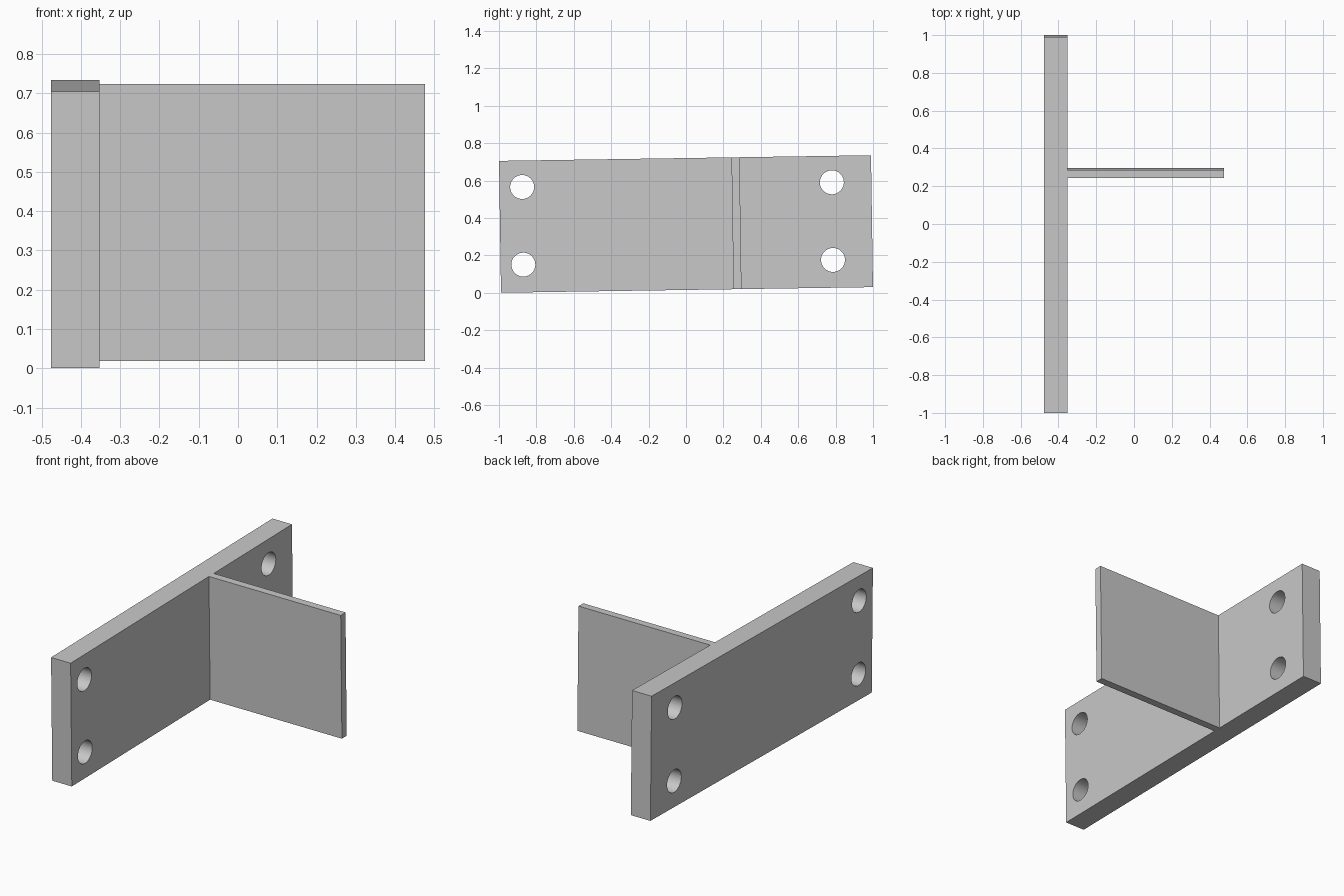
import bpy
from mathutils import Matrix

if "Cube" in bpy.data.objects:
    bpy.data.objects.remove(bpy.data.objects["Cube"], do_unlink=True)

# Overall sizes
LENGTH, HEIGHT = 1.989, 0.705
X_BACK, X_FACE, X_TIP = -0.476, -0.353, 0.476
FIN_Y, FIN_THICK = 0.27, 0.043
HOLE_RADIUS = 0.064
TILT = Matrix.Translation((0, 0, 0.3675)) @ Matrix.Rotation(0.0151, 4, "X")

grey = bpy.data.materials.new("plain grey")
grey.use_nodes = True
colour = (0.58, 0.58, 0.58, 1)
grey.diffuse_color = colour
grey.node_tree.nodes["Principled BSDF"].inputs["Base Color"].default_value = colour


def place(name):
    """Name the new part, bake its size and tilt it with the whole bracket."""
    obj = bpy.context.object
    obj.name = name
    bpy.ops.object.transform_apply(location=True, rotation=True, scale=True)
    obj.data.transform(TILT)
    obj.data.materials.append(grey)
    return obj


def box(name, x0, x1, y, width):
    bpy.ops.mesh.primitive_cube_add(size=1, location=((x0 + x1) / 2, y, 0))
    bpy.context.object.scale = (x1 - x0, width, HEIGHT)
    return place(name)


# Mounting plate and upright fin
plate = box("mounting_plate", X_BACK, X_FACE, 0, LENGTH)
fin = box("upright_fin", X_FACE, X_TIP, FIN_Y, FIN_THICK)

# Four bolt holes drilled through the plate
for y in (-0.873, 0.783):
    for z in (-0.204, 0.211):
        bpy.ops.mesh.primitive_cylinder_add(
            vertices=64, radius=HOLE_RADIUS, depth=0.4,
            location=((X_BACK + X_FACE) / 2, y, z), rotation=(0, 1.5708, 0))
        cutter = place("hole_cutter")
        cutter.hide_render = True
        drill = plate.modifiers.new("bolt_hole", "BOOLEAN")
        drill.operation = "DIFFERENCE"
        drill.solver = "EXACT"
        drill.object = cutter
        bpy.ops.object.select_all(action="DESELECT")
        bpy.context.view_layer.objects.active = plate
        plate.select_set(True)
        bpy.ops.object.modifier_apply(modifier=drill.name)
        bpy.data.objects.remove(cutter, do_unlink=True)

# Round hole walls, crisp edges
bpy.ops.object.shade_smooth_by_angle(angle=0.6)
